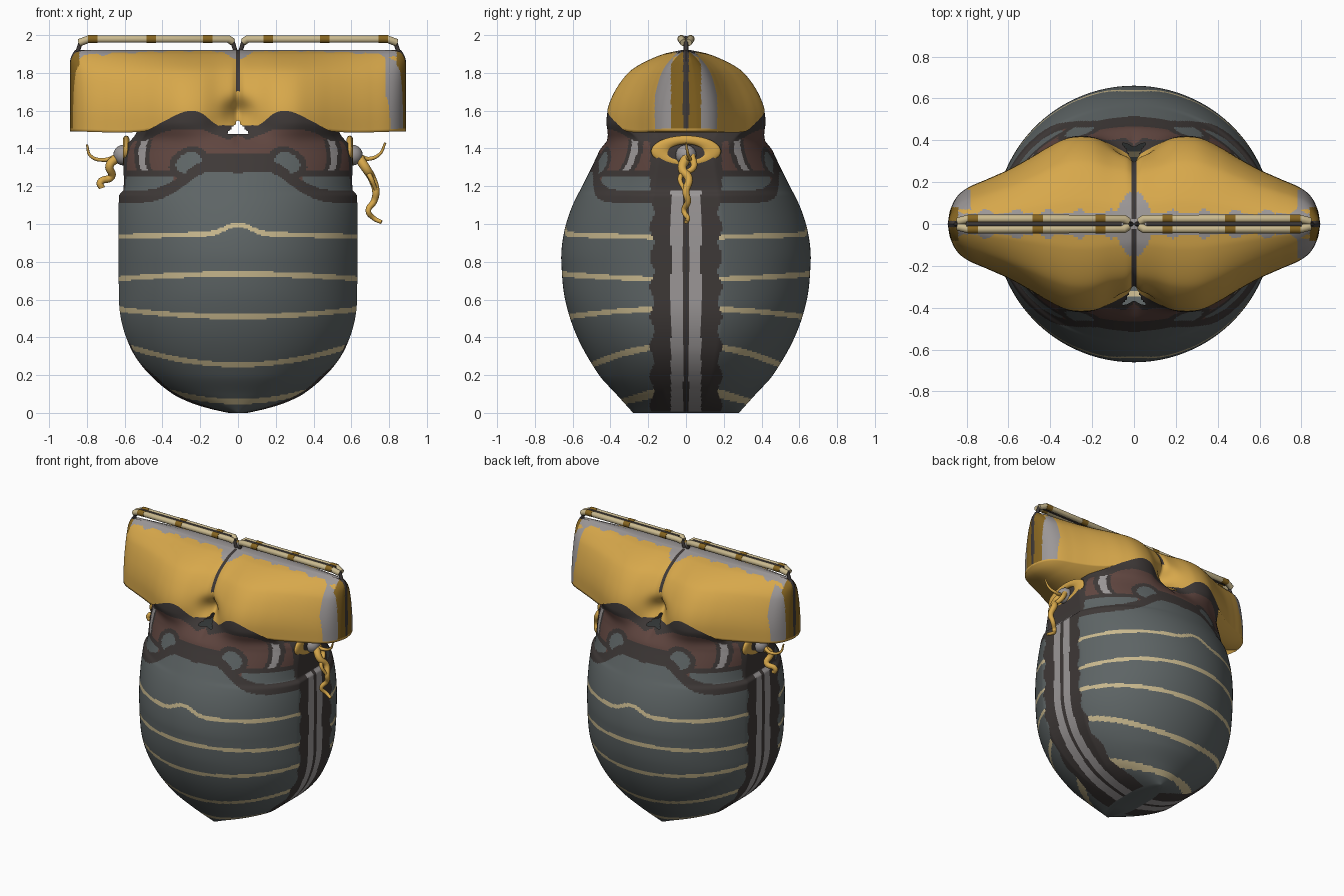
import bpy, bmesh, math
from math import sin, cos, pi, exp

if "Cube" in bpy.data.objects:
    bpy.data.objects.remove(bpy.data.objects["Cube"])

# Flat colours
COLOURS = {
    "slate": (0.11, 0.128, 0.13), "charcoal": (0.048, 0.04, 0.038),
    "brown": (0.115, 0.06, 0.05), "cream": (0.58, 0.48, 0.27),
    "gold": (0.68, 0.39, 0.07), "dark_gold": (0.24, 0.13, 0.015),
    "light_grey": (0.33, 0.31, 0.31)}
MATS = []
for name, rgb in COLOURS.items():
    m = bpy.data.materials.new(name)
    m.use_nodes = True
    m.diffuse_color = (*rgb, 1)
    m.node_tree.nodes["Principled BSDF"].inputs["Base Color"].default_value = (*rgb, 1)
    MATS.append(m)
INDEX = {n: i for i, n in enumerate(COLOURS)}


def curve_through(*pts):
    """Smooth function through (position, value) points."""
    slopes = []
    for i in range(len(pts)):
        a, b = pts[max(i - 1, 0)], pts[min(i + 1, len(pts) - 1)]
        slopes.append((b[1] - a[1]) / (b[0] - a[0]))

    def f(x):
        x = min(max(x, pts[0][0]), pts[-1][0])
        i = 0
        while i < len(pts) - 2 and x > pts[i + 1][0]:
            i += 1
        (x0, y0), (x1, y1) = pts[i], pts[i + 1]
        h = x1 - x0
        t = (x - x0) / h
        k = t * t * (3 - 2 * t)
        return (y0 + (y1 - y0) * k + h * t * (1 - t) ** 2 * slopes[i]
                - h * t * t * (1 - t) * slopes[i + 1])
    return f


def loft(name, rows, paint, skip, close):
    """Skin closed rings of points, colour faces by rule, then close the ends."""
    bm = bmesh.new()
    vs = [[bm.verts.new(p) for p in r] for r in rows]
    n = len(vs[0])
    for a, b in zip(vs, vs[1:]):
        for j in range(n):
            k = (j + 1) % n
            f = bm.faces.new((a[j], a[k], b[k], b[j]))
            c = f.calc_center_median()
            if skip(c):
                bm.faces.remove(f)
            else:
                f.material_index = INDEX[paint(c)]
    close(bm, vs, n)
    bmesh.ops.recalc_face_normals(bm, faces=bm.faces)
    me = bpy.data.meshes.new(name)
    bm.to_mesh(me)
    bm.free()
    for m in MATS:
        me.materials.append(m)
    bpy.context.collection.objects.link(bpy.data.objects.new(name, me))
    me.shade_smooth()


# Shared outlines: sack, collar and pouch
half_x = curve_through((0, .05), (.02, .14), (.05, .24), (.1, .345), (.2, .465), (.3, .545),
                       (.4, .592), (.5, .62), (.6, .63), (1.15, .63), (1.18, .607), (1.4, .6),
                       (1.47, .545), (1.55, .51), (1.62, .5))
half_y = curve_through((0, .28), (.1, .37), (.2, .46), (.4, .575), (.6, .64), (.8, .66),
                       (.9, .655), (1, .635), (1.1, .6), (1.2, .55), (1.3, .5), (1.4, .455),
                       (1.5, .43), (1.62, .41))
plan = curve_through((0, .36), (.1, .38), (.2, .42), (.3, .42), (.4, .375), (.5, .315),
                     (.6, .26), (.7, .215), (.8, .17), (.85, .125), (.88, .06), (.89, 0))
swell = curve_through((1.48, 1), (1.6, .98), (1.7, .89), (1.8, .72), (1.85, .55),
                      (1.9, .28), (1.92, .07))
collar_low = curve_through((0, 1.27), (.18, 1.27), (.33, 1.17), (.45, 1.12), (.65, 1.11))
gold_low = curve_through((0, 1.52), (.05, 1.5), (.12, 1.53), (.2, 1.59), (.28, 1.595),
                         (.4, 1.54), (.5, 1.49), (.89, 1.49))
STRIPES = ((.06, .25), (.255, .18), (.51, .06), (.735, -.04), (.945, -.02))


def pouch_y(ax, z):
    dent = 1 - .25 * exp(-(ax / .07) ** 2 - ((z - 1.59) / .07) ** 2)
    crease = 1 - .06 * exp(-(ax / .02) ** 2)
    return plan(ax) * swell(z) * dent * crease


def pinhole(c):
    """Small see-through triangle below the pinch."""
    return c.z > 1.475 and abs(c.x) < .8 * (1.55 - c.z)


def paint_body(c):
    x, y, z = abs(c.x), abs(c.y), c.z
    # side band
    if y < .18 + .012 * sin(z * 40) and z < 1.18 and z > .01:
        return "light_grey" if .015 < y < .08 else "charcoal"
    low = collar_low(x)
    # cream stripes
    if z < low:
        for base, rise in STRIPES:
            mid = base + rise * x * x * 1.6
            if base > .9:
                mid += .05 * exp(-(x / .1) ** 2)
            if abs(z - mid) < .0135:
                return "cream"
        return "slate"
    # collar pattern
    if y < .19 and x > .4:
        return "charcoal"
    if z > gold_low(x) - .05 - .05 * exp(-((x - .25) / .1) ** 2):
        return "charcoal"
    if z < low + .065:
        return "charcoal"
    if x > .34 and z < 1.285:
        return "slate" if z < 1.25 else "charcoal"
    blob = ((x - .26 + .3 * (z - 1.33)) / .065) ** 2 + ((z - 1.325) / .055) ** 2
    if blob < 2.4:
        return "slate" if blob < 1 else "charcoal"
    if x < .2 and z < 1.37:
        return "charcoal"
    if 1.27 < z < 1.45:
        d = abs(x - .51 + 2.5 * (z - 1.36) ** 2)
        if d < .04:
            return "light_grey" if d < .017 else "charcoal"
    return "brown"


def body_ring(z, n=360):
    """Clipped ellipse that turns into the pouch outline towards the top."""
    hx, hy = half_x(z), half_y(z)
    k = min(1, max(0, (z - 1.38) / .16))
    k = k * k * (3 - 2 * k)
    out = []
    for j in range(n):
        t = 2 * pi * (j + .5) / n
        x = hx * max(-1, min(1, 1.05 * cos(t)))
        y = hy * sin(t)
        if k:
            top = .995 * pouch_y(abs(x), z) * max(-1, min(1, 2 * sin(t)))
            y += (top - y) * k
        out.append((x, y, z))
    return out


def close_base(bm, vs, n):
    bm.faces.new(vs[0])


loft("sack_body", [body_ring(1.62 * i / 216) for i in range(217)], paint_body,
     lambda c: pinhole(c) or c.z > gold_low(abs(c.x)) + .02, close_base)


# Gold pouch top with wide ends and a pinched middle
def pouch_ring(v, n=480):
    out = []
    for j in range(n):
        t = 2 * pi * j / n
        x = .89 * cos(t)
        z0 = gold_low(abs(x))
        z = z0 + (1.92 - z0) * v
        y = pouch_y(abs(x), z)
        end = 1 - .03 * max(0, (z - 1.85) / .07) ** 2
        out.append((x * end, y if sin(t) >= 0 else -y, z))
    return out


def paint_pouch(c):
    x, y, z = abs(c.x), abs(c.y), c.z
    if x > .78 and z > 1.5:
        if y < .015:
            return "charcoal"
        if y < .08 and x > .84:
            return "dark_gold"
        if .07 < y < .165 and not (c.x < 0 and c.y < 0):
            return "light_grey"
    # centre seam and scalloped strip under the clasp
    if x < .007 and z > 1.7:
        return "charcoal"
    if x < .014 + .08 * max(0, z - 1.87) / .05 and z > 1.75:
        return "light_grey"
    if y < .05 + .02 * max(0, sin(c.x * 42)) and z > 1.87:
        return "light_grey"
    return "gold"


def close_pouch(bm, vs, n):
    for row, limit in ((vs[0], .47), (vs[-1], 0)):
        for j in range(n // 2):
            ring = [row[j], row[j + 1], row[(n - j - 1) % n], row[(n - j) % n]]
            if min(abs(row[j].co.x), abs(row[j + 1].co.x)) >= limit:
                f = bm.faces.new(list(dict.fromkeys(ring)))
                f.material_index = INDEX["gold" if limit else "light_grey"]


loft("pouch_top", [pouch_ring(sin(pi / 2 * i / 46)) for i in range(47)], paint_pouch,
     pinhole, close_pouch)


def tube(name, pts, radius, mat, tip=1.0, handle="AUTO"):
    cu = bpy.data.curves.new(name, "CURVE")
    cu.dimensions = "3D"
    cu.bevel_depth = radius
    cu.bevel_resolution = 3
    cu.resolution_u = 6
    cu.use_fill_caps = True
    sp = cu.splines.new("BEZIER")
    sp.bezier_points.add(len(pts) - 1)
    for i, (b, p) in enumerate(zip(sp.bezier_points, pts)):
        b.co = p
        b.radius = 1 + (tip - 1) * i / (len(pts) - 1)
        b.handle_left_type = b.handle_right_type = handle
    cu.materials.append(MATS[INDEX[mat]])
    bpy.context.collection.objects.link(bpy.data.objects.new(name, cu))


for s, side in ((1, "left"), (-1, "right")):
    # Clasp rail above the pouch: two cream rims, dark centre, gold bands
    for e, rim in ((-1, "front"), (1, "back")):
        tube(f"{side}_clasp_{rim}_rim", [(s * x, e * y, z) for x, y, z in (
            (.03, .012, 1.965), (.05, .025, 1.979), (.79, .025, 1.979), (.84, .012, 1.96))],
            .02, "cream", handle="VECTOR")
        for x in (.16, .46, .77):
            tube(f"{side}_clasp_{rim}_band", [(s * (x - .025), e * .025, 1.979),
                 (s * (x + .025), e * .025, 1.979)], .0215, "dark_gold")
    tube(f"{side}_clasp_core", [(s * .06, 0, 1.98), (s * .8, 0, 1.98)], .016, "charcoal")
    for x, where in ((.012, "inner"), (.85, "outer")):
        tube(f"{side}_clasp_{where}_link", [(s * x, 0, 1.91), (s * (.03 if x < .1 else .83), 0, 1.97)],
             .012, "charcoal")

    # Flat rosette and knob on the collar side
    bpy.ops.mesh.primitive_torus_add(location=(s * .592, 0, 1.385), rotation=(0, pi / 2, 0),
                                     major_radius=.135, minor_radius=.05,
                                     major_segments=40, minor_segments=10)
    ring = bpy.context.object
    ring.scale = (.45, 1, .35)
    bpy.ops.mesh.primitive_uv_sphere_add(location=(s * .605, 0, 1.365), radius=.055,
                                         segments=24, ring_count=12)
    knob = bpy.context.object
    for ob, name, mat in ((ring, "rosette", "gold"), (knob, "knob", "light_grey")):
        ob.name = f"{side}_{name}"
        ob.data.materials.append(MATS[INDEX[mat]])
        ob.data.shade_smooth()

# Ragged gold cords hanging from the knobs
tube("left_upper_cord", [(.64, 0, 1.36), (.69, .02, 1.345), (.75, .01, 1.37), (.78, 0, 1.43)],
     .014, "gold", .4)
tube("left_lower_cord", [(.64, 0, 1.35), (.68, -.02, 1.29), (.71, .015, 1.24), (.73, 0, 1.17),
     (.72, .01, 1.12), (.69, -.01, 1.07), (.72, .01, 1.03), (.76, 0, 1.01)], .026, "gold", .4)
tube("left_side_cord", [(.63, .03, 1.36), (.67, .04, 1.3), (.7, -.03, 1.25), (.73, -.01, 1.18)],
     .02, "gold", .5)
tube("right_upper_cord", [(-.64, 0, 1.36), (-.7, .02, 1.34), (-.78, .01, 1.36),
     (-.8, 0, 1.42)], .014, "gold", .4)
tube("right_lower_cord", [(-.64, 0, 1.35), (-.68, -.02, 1.31), (-.67, .015, 1.25),
     (-.73, 0, 1.22), (-.72, 0, 1.19)], .024, "gold", .7)
